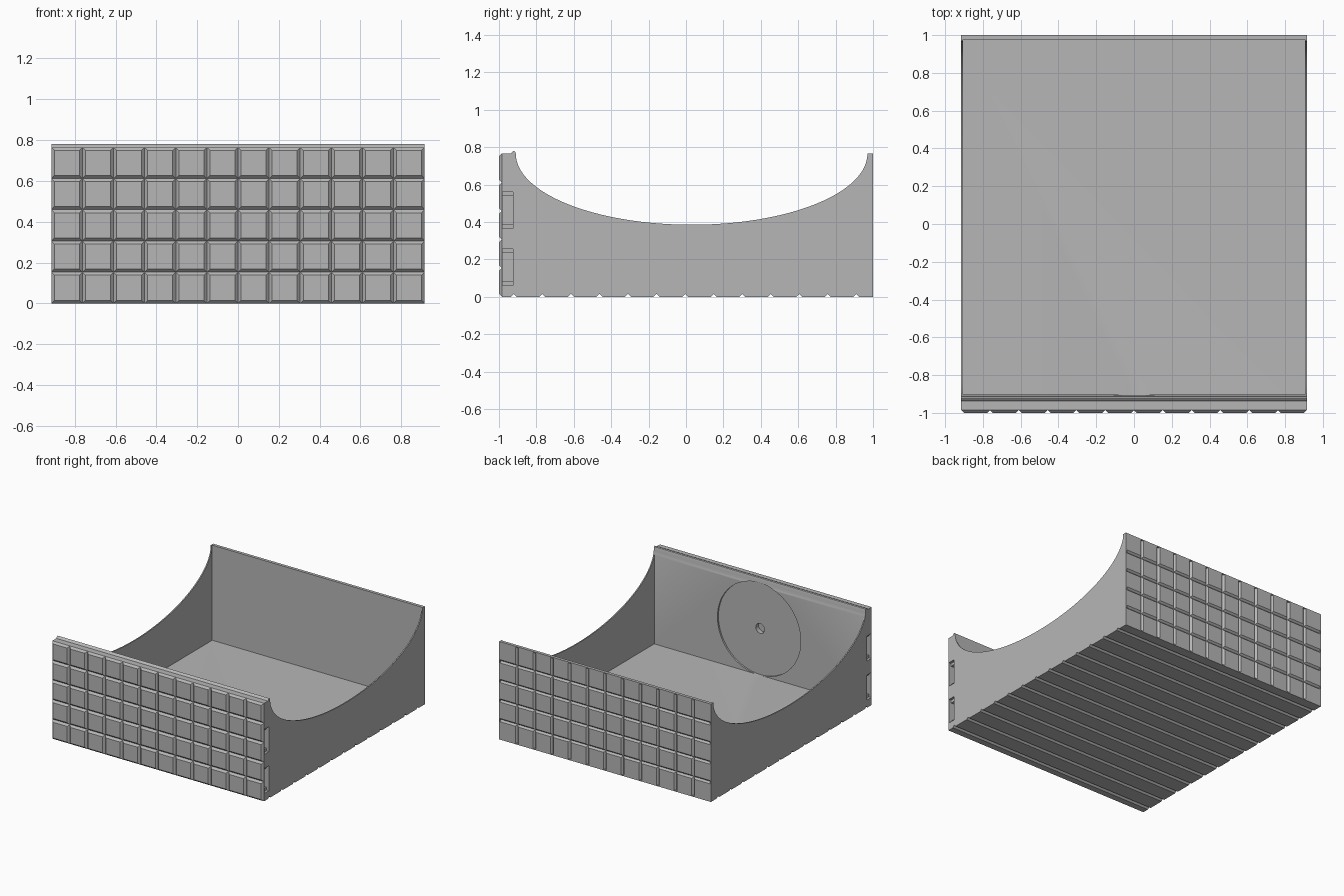
import bpy, bmesh, math
from mathutils import Vector

cube = bpy.data.objects.get("Cube")
if cube:
    bpy.data.objects.remove(cube, do_unlink=True)

HALF_X, TOP, DEPTH = 0.915, 0.765, 0.015
PITCH = 2 * HALF_X / 12
ROW = TOP / 5

grey = bpy.data.materials.new("plain_grey")
grey.use_nodes = True
grey.diffuse_color = (0.47, 0.47, 0.47, 1)
grey.node_tree.nodes["Principled BSDF"].inputs["Base Color"].default_value = grey.diffuse_color


def prisms(name, axis, shapes):
    """One mesh of prisms; each shape is (outline, start, end) along the axis."""
    bm = bmesh.new()
    for outline, start, end in shapes:
        def place(p, along):
            co = list(p)
            co.insert("xyz".index(axis), along)
            return bm.verts.new(Vector(co))
        a = [place(p, start) for p in outline]
        b = [place(p, end) for p in outline]
        bm.faces.new(a)
        bm.faces.new(b[::-1])
        for i in range(len(a)):
            j = (i + 1) % len(a)
            bm.faces.new((a[j], a[i], b[i], b[j]))
    bmesh.ops.recalc_face_normals(bm, faces=bm.faces)
    mesh = bpy.data.meshes.new(name)
    bm.to_mesh(mesh)
    bm.free()
    mesh.materials.append(grey)
    obj = bpy.data.objects.new(name, mesh)
    bpy.context.collection.objects.link(obj)
    return obj


def rect(a0, a1, b0, b1):
    return [(a0, b0), (a1, b0), (a1, b1), (a0, b1)]


def circle(z, r, n=64):
    return [(r * math.cos(math.tau * i / n), z + r * math.sin(math.tau * i / n))
            for i in range(n)]


# Side profile: scooped top, raised lip, and grooves in the front and the underside
profile = [(-1 + DEPTH, 0)]
for k in range(13):
    y = -0.92 + k * PITCH
    profile += [(y - DEPTH, 0), (y, DEPTH), (y + DEPTH, 0)]
profile += [(1, 0), (1, TOP)]
for i in range(65):
    t = math.pi * i / 64
    profile.append((0.03 + 0.94 * math.cos(t), TOP - 0.38 * math.sin(t)))
profile += [(-0.913, 0.775), (-0.92, 0.78), (-0.928, 0.776), (-0.937, TOP),
            (-1 + DEPTH, TOP), (-1, TOP - DEPTH)]
for k in range(4, 0, -1):
    z = k * ROW
    profile += [(-1, z + DEPTH), (-1 + DEPTH, z), (-1, z - DEPTH)]
profile.append((-1, DEPTH))
tray = prisms("tray_body", "x", [(profile, -HALF_X, HALF_X)])


def cut(cutter):
    cutter.hide_render = True
    mod = tray.modifiers.new("cut", "BOOLEAN")
    mod.operation, mod.solver, mod.object = "DIFFERENCE", "EXACT", cutter
    bpy.context.view_layer.objects.active = tray
    bpy.ops.object.modifier_apply(modifier=mod.name)
    bpy.data.objects.remove(cutter, do_unlink=True)


# Open cavity with thin side walls
cut(prisms("cavity", "z", [(rect(-0.906, 0.906, -0.902, 0.976), 0.022, 1)]))

# Upright V grooves across the front, with chamfered ends
xs = [-HALF_X + i * PITCH for i in range(13)]
cut(prisms("front_grooves", "z", [
    ([(x, -1 + DEPTH), (x - 2 * DEPTH, -1 - DEPTH), (x + 2 * DEPTH, -1 - DEPTH)], -0.1, 1)
    for x in xs]))

# Grid of grooves on the back, stopping just short of the rim
W = 0.013
cut(prisms("back_upright_grooves", "z", [
    ([(x, 1 - W), (x - 2 * W, 1 + W), (x + 2 * W, 1 + W)], 0.008, TOP - 0.008)
    for x in xs[1:-1]]))
cut(prisms("back_level_grooves", "x", [
    ([(1 - W, k * ROW), (1 + W, k * ROW - 2 * W), (1 + W, k * ROW + 2 * W)],
     -HALF_X + 0.008, HALF_X - 0.008) for k in range(1, 5)]))

# Round recess and centre hole inside the front wall
cut(prisms("disc_recess", "y", [(circle(0.38, 0.36), -0.915, -0.85)]))
cut(prisms("centre_hole", "y", [(circle(0.38, 0.038, 32), -0.95, -0.85)]))

# Stepped pockets in both ends of the front wall
for low, high in ((0.06, 0.255), (0.365, 0.56)):
    for inset, depth in ((0, 0.02), (0.022, 0.08)):
        outline = rect(-0.98, -0.925, low + inset, high - inset)
        cut(prisms("end_pockets", "x", [(outline, s * (HALF_X - depth), s * 1.0)
                                        for s in (-1, 1)]))

# Smooth the scoop and round recess, keeping the edges sharp
bpy.ops.object.select_all(action="DESELECT")
tray.select_set(True)
bpy.context.view_layer.objects.active = tray
bpy.ops.object.shade_smooth_by_angle(angle=math.radians(25))
